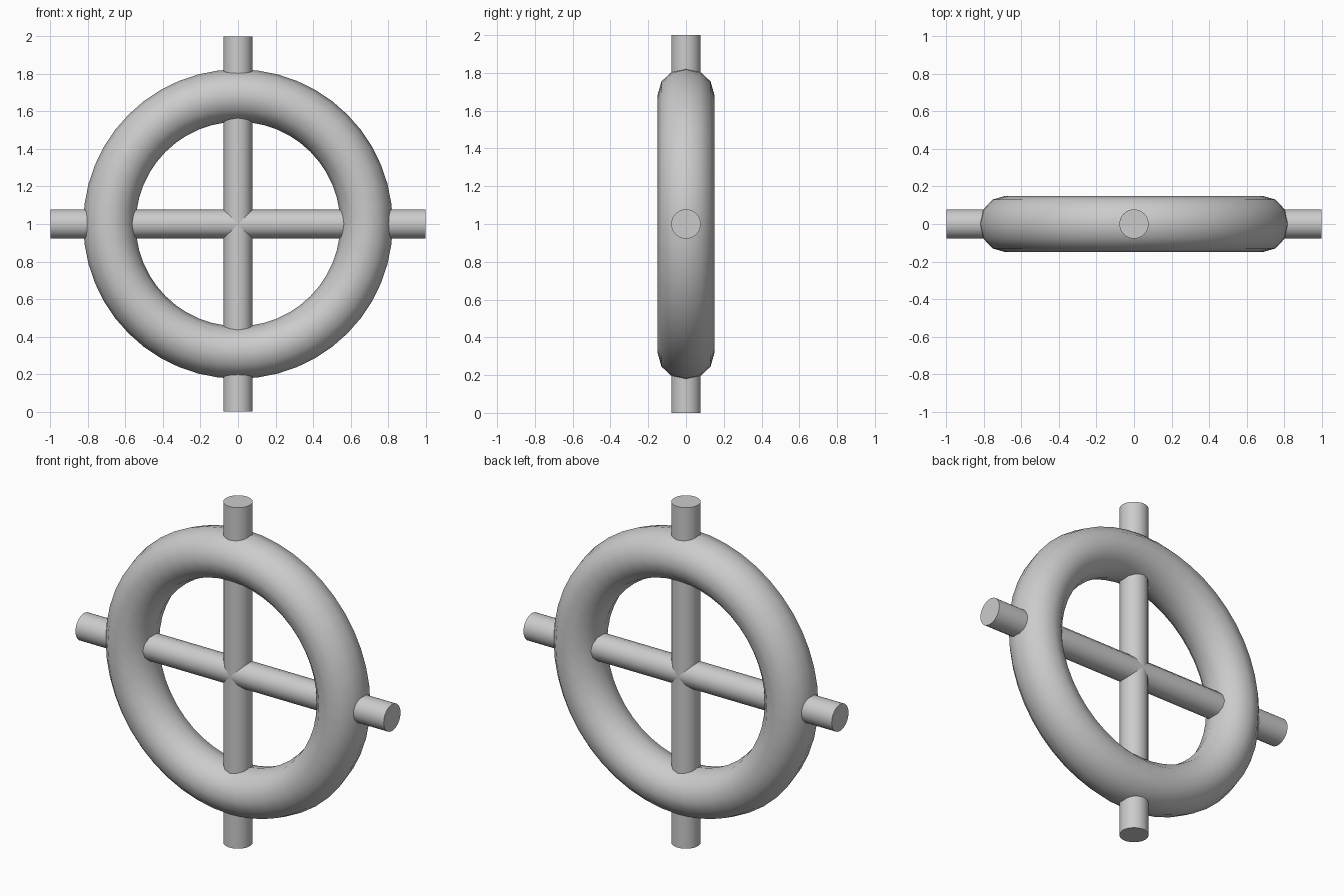
import bpy
from math import pi, radians

if "Cube" in bpy.data.objects:
    bpy.data.objects.remove(bpy.data.objects["Cube"])

CENTRE_Z = 1.0


def smooth(obj, name, angle):
    obj.name = name
    bpy.ops.object.shade_smooth_by_angle(angle=radians(angle))


def rod(name, axis, start, end, radius, sides):
    # cylinder along x or z, measured from the wheel centre
    mid = (start + end) / 2
    loc = (mid, 0, CENTRE_Z) if axis == 'x' else (0, 0, CENTRE_Z + mid)
    rot = (0, pi / 2, 0) if axis == 'x' else (0, 0, 0)
    bpy.ops.mesh.primitive_cylinder_add(vertices=sides, radius=radius,
                                        depth=abs(end - start), location=loc, rotation=rot)
    smooth(bpy.context.object, name, 35)


# Ring, facing the front, slightly deeper than its radial thickness
bpy.ops.mesh.primitive_torus_add(major_radius=0.685, minor_radius=0.14,
                                 major_segments=48, minor_segments=12,
                                 location=(0, 0, CENTRE_Z), rotation=(pi / 2, 0, 0))
ring = bpy.context.object
ring.scale.z = 0.15 / 0.14
smooth(ring, "ring", 40)

# Crossed spokes through the ring, with round end pegs outside it
for axis in 'xz':
    rod(f"spoke_{axis}", axis, -0.98, 0.98, 0.077, 12)
    for side, label in ((-1, "neg"), (1, "pos")):
        rod(f"end_peg_{axis}_{label}", axis, side * 0.68, side * 1.0, 0.078, 32)
